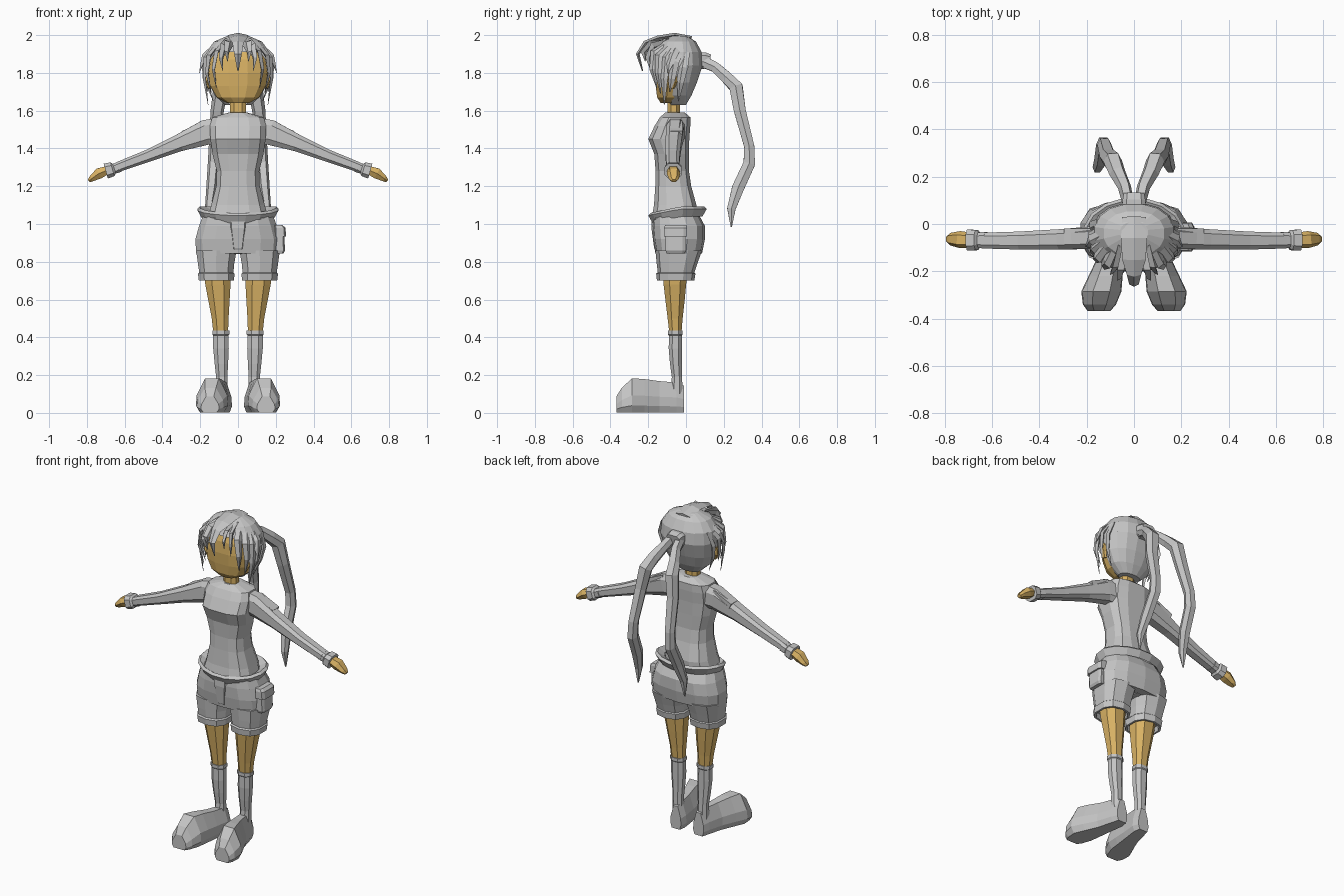
import bpy, bmesh, math
from mathutils import Vector


def material(name, rgb):
    m = bpy.data.materials.new(name)
    m.diffuse_color = (*rgb, 1)
    return m


GREY = material("cloth_grey", (0.56, 0.56, 0.56))
SKIN = material("warm_skin", (0.70, 0.45, 0.13))


def skin(name, rings, mat, mirror=False, closed=False, caps=True):
    """Bridge equal-sized point rings into a flat-shaded mesh."""
    bm = bmesh.new()
    vs = [[bm.verts.new(p) for p in r] for r in rings]
    n, pairs = len(vs[0]), list(zip(vs, vs[1:]))
    if closed:
        pairs.append((vs[-1], vs[0]))
    for a, b in pairs:
        for i in range(n):
            j = (i + 1) % n
            bm.faces.new((a[i], a[j], b[j], b[i]))
    if caps and not closed:
        bm.faces.new(vs[0])
        bm.faces.new(vs[-1])
    bmesh.ops.recalc_face_normals(bm, faces=bm.faces)
    me = bpy.data.meshes.new(name)
    bm.to_mesh(me)
    bm.free()
    me.materials.append(mat)
    ob = bpy.data.objects.new(name, me)
    bpy.context.collection.objects.link(ob)
    if mirror:
        md = ob.modifiers.new("mirror", "MIRROR")
        md.use_mirror_merge = False
    return ob


def outline(n, p=2.0, half=True):
    """Unit superellipse points."""
    pts = []
    for i in range(n):
        a = 2 * math.pi * (i + (0.5 if half else 0)) / n
        c, s = math.cos(a), math.sin(a)
        pts.append((math.copysign(abs(c) ** (2 / p), c), math.copysign(abs(s) ** (2 / p), s)))
    return pts


def stack(name, rows, mat, n=12, p=2.4, **kw):
    """Loft upward; each row is z, x0, x1, front y, back y."""
    rings = [[Vector(((a + b) / 2 + (b - a) / 2 * u, (f + k) / 2 + (k - f) / 2 * v, z))
              for u, v in outline(n, p)] for z, a, b, f, k in rows]
    return skin(name, rings, mat, **kw)


def sym(rows):
    return [(z, -r, r, f, k) for z, r, f, k in rows]


def tube(name, rows, hint, mat, n=6, p=2.0, half=False, **kw):
    """Sweep along a path; each row is x, y, z, width along hint, other width."""
    P = [Vector(r[:3]) for r in rows]
    rings = []
    for i, r in enumerate(rows):
        t = (P[min(i + 1, len(P) - 1)] - P[max(i - 1, 0)]).normalized()
        h = Vector(hint)
        u = (h - t * h.dot(t)).normalized()
        v = t.cross(u)
        rings.append([P[i] + u * a * r[3] + v * b * r[4] for a, b in outline(n, p, half)])
    return skin(name, rings, mat, **kw)


# Head, neck, ears
stack("head", sym([(1.64, .06, -.135, -.03), (1.67, .115, -.155, .0), (1.73, .15, -.163, .03),
                   (1.80, .16, -.168, .05), (1.87, .15, -.163, .05), (1.93, .11, -.14, .03)]), SKIN)
stack("neck", sym([(1.55, .06, -.12, -.02), (1.59, .045, -.10, -.03), (1.66, .045, -.10, -.03)]), SKIN, n=8)
tube("ear", [(.15, -.075, 1.72, .015, .01), (.165, -.07, 1.755, .025, .012), (.16, -.065, 1.80, .015, .01)],
     (0, 1, 0), SKIN, mirror=True)

# Hair cap with the face opening cut away
cap = stack("hair_cap", sym([(1.63, .07, -.085, .0), (1.68, .125, -.12, .03), (1.75, .16, -.15, .06),
                             (1.84, .178, -.17, .09), (1.91, .17, -.168, .085), (1.965, .13, -.135, .055),
                             (1.995, .06, -.08, .01)]), GREY, n=16, p=2.2)
bm = bmesh.new()
bm.from_mesh(cap.data)
face_area = [f for f in bm.faces if f.calc_center_median().z < 1.9 and f.calc_center_median().y < -.09]
bmesh.ops.delete(bm, geom=face_area, context="FACES")
bm.to_mesh(cap.data)
bm.free()

# Fringe: a central curl and mirrored locks
tube("centre_curl", [(0, .03, 1.985, .05, .01), (0, -.06, 2.0, .055, .012), (0, -.15, 1.985, .05, .012),
                     (0, -.215, 1.96, .03, .012), (0, -.255, 1.90, .02, .01), (0, -.23, 1.81, .003, .003)],
     (1, 0, 0), GREY, n=4)
locks = [
    [(.05, -.09, 1.97), (.075, -.175, 1.94), (.09, -.20, 1.88), (.08, -.185, 1.81)],
    [(.08, -.09, 1.96), (.115, -.165, 1.91), (.13, -.175, 1.82), (.115, -.155, 1.72)],
    [(.11, -.08, 1.95), (.155, -.14, 1.89), (.165, -.145, 1.80), (.14, -.135, 1.69)],
    [(.12, -.06, 1.95), (.172, -.105, 1.88), (.178, -.115, 1.77), (.158, -.115, 1.63)],
    [(.12, -.04, 1.95), (.18, -.07, 1.89), (.19, -.085, 1.85), (.205, -.095, 1.80)],
    [(.14, -.03, 1.93), (.182, -.06, 1.86), (.178, -.075, 1.77), (.16, -.085, 1.70)],
    [(.15, .0, 1.91), (.178, -.015, 1.83), (.168, -.03, 1.75), (.13, -.04, 1.65)],
    [(.03, -.10, 1.97), (.05, -.19, 1.955), (.06, -.225, 1.91), (.055, -.215, 1.86)],
]
for i, path in enumerate(locks):
    rows = [(*q, w, w * .45) for q, w in zip(path, (.022, .027, .02, .002))]
    tube("fringe_lock_%d" % (i + 1), rows, (.6, -.8, 0) if i in (0, 7) else (-.35, -1, 0), GREY, n=4, mirror=True)

# Twin ponytails and their tie
tube("hair_tie", [(0, .06, 1.865, .055, .045), (0, .10, 1.865, .05, .045), (0, .125, 1.86, .045, .04)],
     (1, 0, 0), GREY, n=8, p=4, half=True)
tube("ponytail", [(.025, .09, 1.86, .025, .035), (.04, .155, 1.83, .028, .03), (.07, .215, 1.775, .035, .035),
                  (.09, .265, 1.725, .04, .04), (.11, .285, 1.60, .035, .035), (.125, .335, 1.41, .03, .03),
                  (.13, .335, 1.32, .03, .035), (.14, .275, 1.19, .028, .036), (.155, .24, 1.08, .02, .025),
                  (.16, .24, .985, .004, .004)], (1, 0, 0), GREY, n=6, p=2.5, mirror=True)

# Shirt body
stack("shirt", sym([(1.03, .165, -.185, .055), (1.10, .145, -.172, .058), (1.20, .118, -.165, .03),
                    (1.28, .115, -.163, .018), (1.37, .138, -.17, .018), (1.45, .15, -.202, .02),
                    (1.52, .152, -.168, .025), (1.565, .14, -.14, .025), (1.59, .05, -.11, -.005)]),
      GREY, n=12, p=2.9)

# Sleeves, cuffs, hands, shoulder patches
tube("sleeve", [(.11, -.055, 1.49, .05, .075), (.17, -.058, 1.485, .05, .07), (.31, -.065, 1.43, .045, .048),
                (.48, -.07, 1.36, .04, .034), (.64, -.07, 1.30, .035, .028)],
     (0, 1, 0), GREY, n=8, p=3, half=True, mirror=True)
tube("sleeve_cuff", [(.625, -.068, 1.303, .037, .03), (.655, -.068, 1.293, .034, .028), (.665, -.068, 1.29, .045, .04),
                     (.70, -.068, 1.28, .047, .043), (.70, -.068, 1.28, .03, .025)],
     (0, 1, 0), GREY, n=8, p=3, half=True, mirror=True)
tube("hand", [(.665, -.068, 1.292, .02, .018), (.70, -.068, 1.282, .033, .026), (.735, -.066, 1.268, .036, .032),
              (.775, -.064, 1.24, .027, .018), (.79, -.064, 1.228, .014, .01)],
     (0, 1, 0), SKIN, n=6, p=2.4, mirror=True)
tube("shoulder_patch", [(.17, -.05, 1.533, .045, .022), (.29, -.05, 1.478, .045, .022)],
     (0, 1, 0), GREY, n=4, half=True, mirror=True)

# Loose waistband, dipping at the front
N = 16
band = []
for i in range(N):
    a = 2 * math.pi * (i + .5) / N
    c, s = math.cos(a), math.sin(a)
    lift = .035 * min(1, max(0, (s + 1) * .9))
    band.append([Vector((r * c, -.045 + (r - .06) * s, z + lift))
                 for r, z in ((.195, 1.005), (.218, 1.045), (.205, 1.058), (.165, 1.035))])
skin("waistband", band, GREY, closed=True)

# Shorts: hips, legs and turned-up hems
stack("shorts_hips", sym([(.845, .226, -.162, .085), (.92, .23, -.175, .10), (.99, .21, -.18, .10),
                          (1.055, .185, -.175, .065)]), GREY, n=14, p=2.6)
stack("shorts_leg", [(.73, .022, .207, -.148, .04), (.79, .016, .216, -.155, .06), (.86, .003, .226, -.162, .085)],
      GREY, n=10, p=2.5, mirror=True)
stack("shorts_hem", [(.745, .022, .206, -.148, .04), (.737, .014, .216, -.158, .05), (.70, .018, .211, -.154, .044),
                     (.70, .03, .199, -.142, .03), (.735, .035, .19, -.135, .02)], GREY, n=10, p=2.5, mirror=True)
stack("fly_panel", sym([(.84, .022, -.15, .05), (.87, .035, -.172, .0), (.98, .055, -.187, .0),
                        (1.03, .06, -.185, .0)]), GREY, n=8, p=4)

# Side pocket with flap
stack("pocket", [(.845, .19, .242, -.105, -.005), (.86, .19, .25, -.11, .0), (.96, .19, .245, -.11, .0)],
      GREY, n=8, p=5)
stack("pocket_flap", [(.935, .19, .256, -.118, .008), (.98, .19, .252, -.118, .008), (.995, .19, .235, -.112, .003)],
      GREY, n=8, p=5)

# Bare legs and socks
stack("leg", [(.42, .05, .133, -.09, -.022), (.50, .047, .142, -.10, -.015), (.60, .04, .162, -.113, -.003),
              (.68, .035, .178, -.123, .005), (.76, .035, .185, -.13, .015)], SKIN, n=8, p=2.3, mirror=True)
stack("sock", [(.10, .052, .118, -.085, -.015), (.19, .054, .118, -.077, -.019), (.26, .05, .126, -.087, -.02),
               (.34, .046, .134, -.094, -.02), (.41, .048, .134, -.093, -.02), (.415, .043, .139, -.098, -.015),
               (.435, .043, .139, -.098, -.015)], GREY, n=8, p=2.3, mirror=True)

# Big shoes, turned outward: y, centre x, half width, height
shoe = [(-.01, .078, .036, .14), (-.05, .08, .048, .158), (-.14, .098, .056, .165), (-.22, .12, .072, .176),
        (-.285, .138, .085, .18), (-.34, .146, .07, .13), (-.368, .148, .048, .085)]
section = [(-.75, .0), (.75, .0), (1, .2), (.95, .5), (.42, 1), (-.42, 1), (-.95, .5), (-1, .2)]
skin("shoe", [[Vector((cx + w * u, y, .003 + h * v)) for u, v in section] for y, cx, w, h in shoe],
     GREY, mirror=True)
